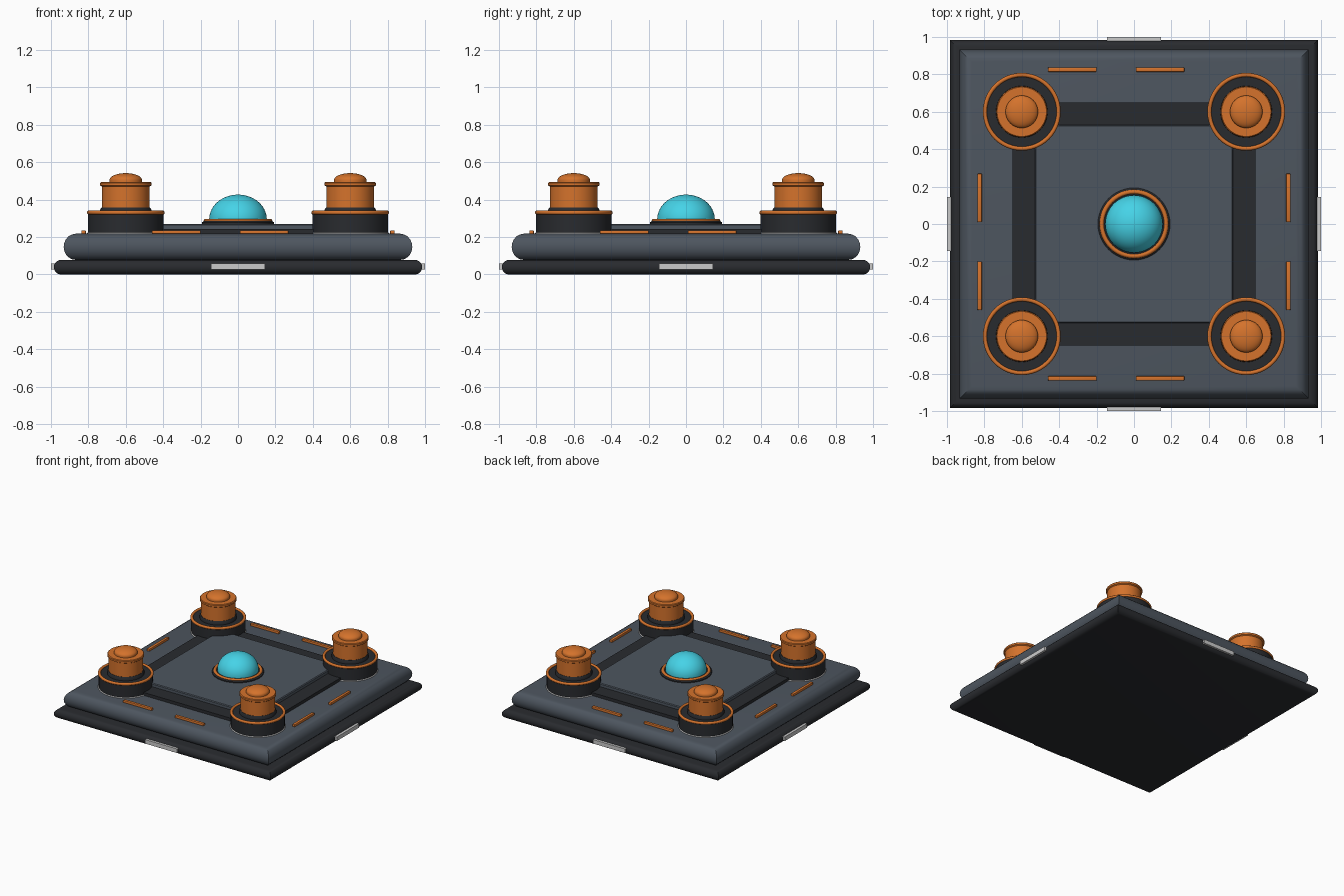
import bpy, bmesh, math
from math import pi, cos, sin

if "Cube" in bpy.data.objects:
    bpy.data.objects.remove(bpy.data.objects["Cube"])


def material(name, rgb):
    m = bpy.data.materials.new(name)
    m.diffuse_color = (*rgb, 1)
    m.use_nodes = True
    m.node_tree.nodes["Principled BSDF"].inputs["Base Color"].default_value = m.diffuse_color
    return m


DARK = material("dark_metal", (0.022, 0.024, 0.028))
SLATE = material("slate", (0.075, 0.092, 0.115))
ORANGE = material("orange", (0.66, 0.17, 0.025))
CYAN = material("cyan", (0.06, 0.65, 0.80))


def finish(name, bm, mat, loc=(0, 0, 0)):
    bmesh.ops.recalc_face_normals(bm, faces=bm.faces)
    me = bpy.data.meshes.new(name)
    bm.to_mesh(me)
    bm.free()
    ob = bpy.data.objects.new(name, me)
    ob.location = loc
    bpy.context.collection.objects.link(ob)
    if mat:
        me.materials.append(mat)
    bpy.ops.object.select_all(action='DESELECT')
    ob.select_set(True)
    bpy.context.view_layer.objects.active = ob
    bpy.ops.object.shade_smooth_by_angle(angle=math.radians(35))
    return ob


def turned(name, profile, mat, loc=(0, 0, 0), sides=48):
    """Stack rings from a (radius, z) profile; four sides give square plates."""
    bm = bmesh.new()
    k, start = (math.sqrt(2), pi / 4) if sides == 4 else (1, 0)
    rings = [[bm.verts.new((r * k * cos(start + 2 * pi * i / sides),
                            r * k * sin(start + 2 * pi * i / sides), z))
              for i in range(sides)] for r, z in profile]
    for a, b in zip(rings, rings[1:]):
        for i in range(sides):
            j = (i + 1) % sides
            bm.faces.new((a[i], a[j], b[j], b[i]))
    bm.faces.new(rings[0])
    bm.faces.new(rings[-1])
    return finish(name, bm, mat, loc)


def round_edge(half, inset, z0, z1, n=10):
    """Half-ellipse edge profile for a plate."""
    mid, h = (z0 + z1) / 2, (z1 - z0) / 2
    return [(half - inset + inset * cos(t), mid + h * sin(t))
            for t in (-pi / 2 + pi * i / n for i in range(n + 1))]


def dome(r, z0, h, n=10):
    return [(max(r * cos(t), 0.001), z0 + h * sin(t))
            for t in (pi / 2 * i / n for i in range(n + 1))]


def ring(name, major, minor, z, mat, x=0, y=0):
    bpy.ops.mesh.primitive_torus_add(major_radius=major, minor_radius=minor, major_segments=48,
                                     minor_segments=12, location=(x, y, z))
    ob = bpy.context.object
    ob.name = name
    if mat:
        ob.data.materials.append(mat)
    bpy.ops.object.shade_smooth()


def box(name, size, loc, mat, bevel=0):
    bm = bmesh.new()
    bmesh.ops.create_cube(bm, size=1)
    bmesh.ops.scale(bm, vec=size, verts=bm.verts)
    if bevel:
        bmesh.ops.bevel(bm, geom=bm.edges[:], offset=bevel, segments=2, profile=0.5, affect='EDGES')
    finish(name, bm, mat, loc)


# Stacked square plates
turned("base_plate", round_edge(0.985, 0.04, 0, 0.078), DARK, sides=4)
turned("deck", round_edge(0.932, 0.065, 0.078, 0.218), SLATE, sides=4)
turned("centre_panel", [(0.53, 0.21), (0.53, 0.264), (0.524, 0.27)], SLATE, sides=4)

# Dark rails between the posts, and grey clips on the base edge
for s in (-1, 1):
    box("rail_x", (1.2, 0.12, 0.035), (0, s * 0.59, 0.225), DARK)
    box("rail_y", (0.12, 1.2, 0.035), (s * 0.59, 0, 0.225), DARK)
    box("clip_x", (0.29, 0.04, 0.033), (0, s * 0.98, 0.042), None)
    box("clip_y", (0.04, 0.29, 0.033), (s * 0.98, 0, 0.042), None)
    # Orange accent strips
    for c in (-0.33, 0.14):
        box("strip_x", (0.26, 0.024, 0.024), (c, s * 0.825, 0.224), ORANGE, 0.005)
        box("strip_y", (0.024, 0.26, 0.024), (s * 0.825, c, 0.224), ORANGE, 0.005)

# Corner posts
for x in (-0.6, 0.6):
    for y in (-0.6, 0.6):
        p = (x, y, 0)
        ring("post_seat_ring", 0.2, 0.007, 0.218, None, x, y)
        turned("post_base", [(0.202, 0.21), (0.202, 0.33)], DARK, p)
        ring("post_rim", 0.197, 0.011, 0.331, ORANGE, x, y)
        turned("post_neck", [(0.138, 0.32), (0.138, 0.345), (0.13, 0.358)], DARK, p)
        turned("post_body", [(0.128, 0.35), (0.128, 0.47), (0.137, 0.476),
                             (0.137, 0.49), (0.132, 0.495)], ORANGE, p)
        turned("post_cap", [(0.087, 0.49)] + dome(0.087, 0.505, 0.037), ORANGE, p)

# Central glowing dome in its collar
turned("dome_collar", [(0.193, 0.265), (0.193, 0.278), (0.18, 0.288)], DARK)
ring("dome_ring", 0.172, 0.012, 0.285, ORANGE)
turned("dome", [(0.154, 0.27)] + dome(0.154, 0.295, 0.132, 14), CYAN)
